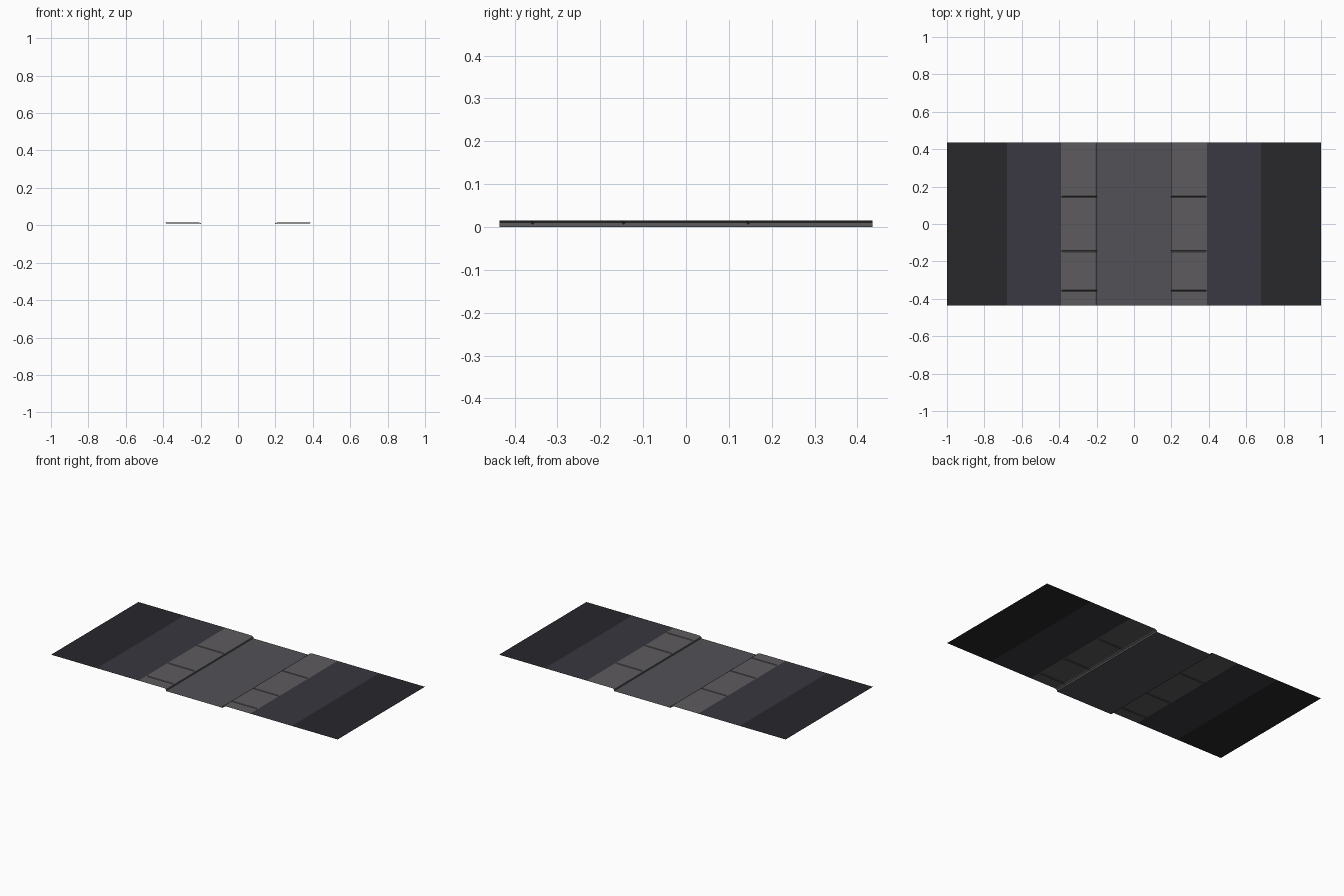
import bpy

if "Cube" in bpy.data.objects:
    bpy.data.objects.remove(bpy.data.objects["Cube"])

HALF_Y = 0.435
TOP = 0.015
JOINTS = [-0.358, -0.145, 0.145]
GAP, DEPTH = 0.004, 0.004


def material(name, rgb):
    m = bpy.data.materials.new(name)
    m.diffuse_color = (*rgb, 1)
    m.use_nodes = True
    m.node_tree.nodes["Principled BSDF"].inputs["Base Color"].default_value = m.diffuse_color
    return m


def grid_surface(name, rows, mat):
    """Join rows of points into an upward-facing sheet (x along a row, y between rows)."""
    n = len(rows[0])
    verts = [p for row in rows for p in row]
    faces = [(r * n + i, r * n + i + 1, (r + 1) * n + i + 1, (r + 1) * n + i)
             for r in range(len(rows) - 1) for i in range(n - 1)]
    me = bpy.data.meshes.new(name)
    me.from_pydata(verts, [], faces)
    me.materials.append(mat)
    ob = bpy.data.objects.new(name, me)
    bpy.context.collection.objects.link(ob)
    return ob


def mirror_x(ob):
    ob.modifiers.new("mirror", 'MIRROR').use_axis[0] = True


def flat(name, x0, x1, z, mat):
    return grid_surface(name, [[(x0, y, z), (x1, y, z)] for y in (-HALF_Y, HALF_Y)], mat)


asphalt = material("asphalt", (0.085, 0.083, 0.092))
paving = material("paving", (0.11, 0.105, 0.11))
near_ground = material("near_ground", (0.042, 0.038, 0.052))
far_ground = material("far_ground", (0.021, 0.020, 0.024))

# Sunken roadway
flat("roadway", -0.198, 0.198, 0, asphalt)

# Raised pavements: chamfered kerb profile with shallow cross joints
stations = [(-HALF_Y, 0)]
for j in JOINTS:
    stations += [(j - GAP, 0), (j, DEPTH), (j + GAP, 0)]
stations.append((HALF_Y, 0))
rows = [[(0.198, y, 0), (0.198, y, 0.010 - d), (0.208, y, TOP - d),
         (0.385, y, TOP - d), (0.39, y, TOP)] for y, d in stations]
mirror_x(grid_surface("pavement", rows, paving))

# Level ground on both sides, darker towards the edge
mirror_x(flat("inner_ground", 0.39, 0.68, TOP, near_ground))
mirror_x(flat("outer_ground", 0.68, 1.0, TOP, far_ground))
